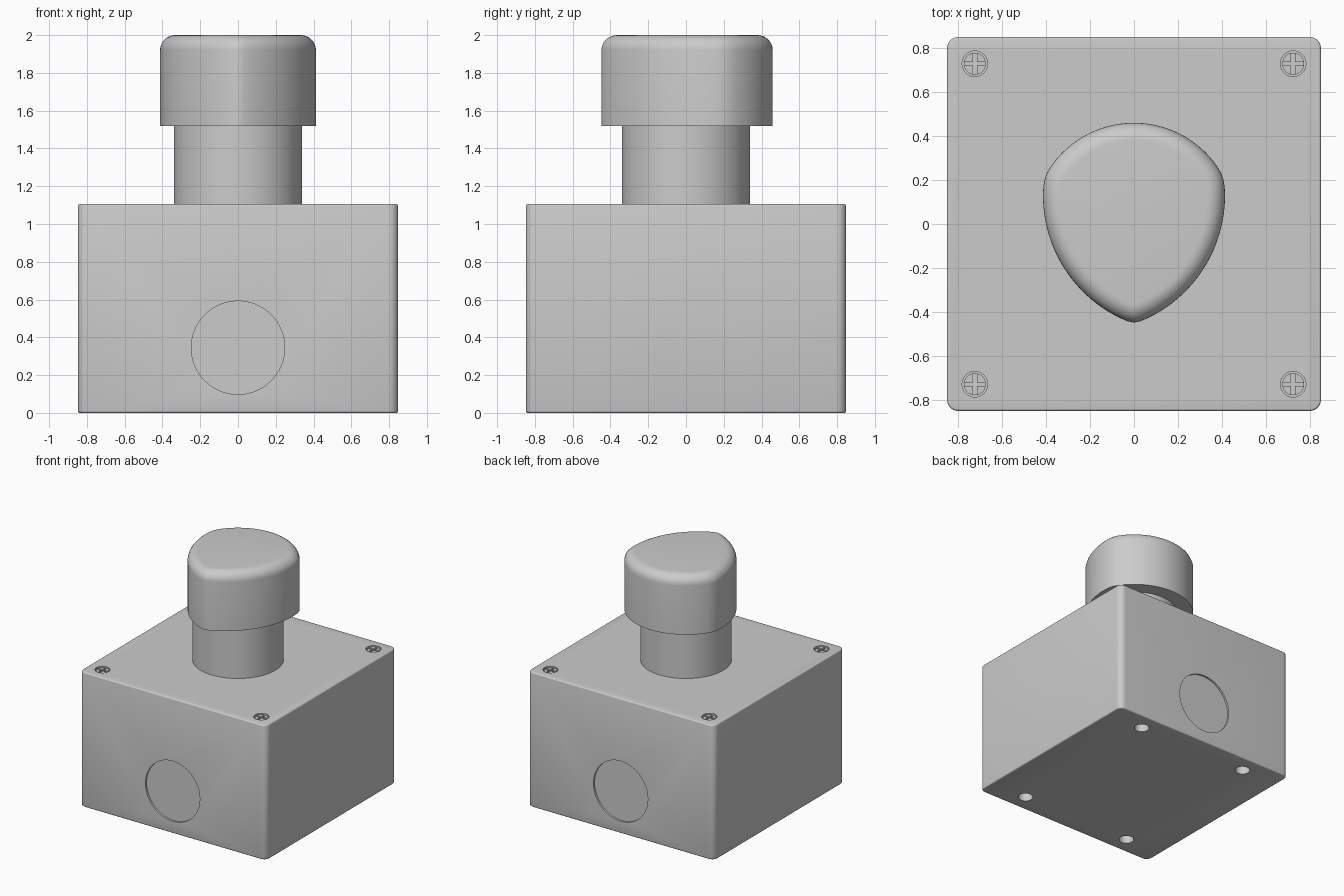
import bpy, bmesh
from math import pi, sin, cos, sqrt, radians
from mathutils import Matrix, Vector

if "Cube" in bpy.data.objects:
    bpy.data.objects.remove(bpy.data.objects["Cube"])

grey = bpy.data.materials.new("light grey")
grey.use_nodes = True
grey.diffuse_color = (0.6, 0.6, 0.6, 1)
grey.node_tree.nodes["Principled BSDF"].inputs["Base Color"].default_value = (0.6, 0.6, 0.6, 1)

CORNERS = [(sx, sy) for sx in (-1, 1) for sy in (-1, 1)]
HALF, TOP = 0.848, 1.105


def make(name, bm):
    bmesh.ops.recalc_face_normals(bm, faces=bm.faces)
    mesh = bpy.data.meshes.new(name)
    bm.to_mesh(mesh)
    bm.free()
    mesh.materials.append(grey)
    ob = bpy.data.objects.new(name, mesh)
    bpy.context.collection.objects.link(ob)
    return ob


def select(ob):
    bpy.ops.object.select_all(action="DESELECT")
    ob.select_set(True)
    bpy.context.view_layer.objects.active = ob


def smooth(ob):
    select(ob)
    bpy.ops.object.shade_smooth_by_angle(angle=radians(35))


def cylinder(bm, centre, radius, depth, rot=Matrix(), sides=48):
    bmesh.ops.create_cone(bm, cap_ends=True, segments=sides, radius1=radius, radius2=radius,
                          depth=depth, matrix=Matrix.Translation(centre) @ rot)


def box(bm, centre, size):
    bmesh.ops.create_cube(bm, size=1, matrix=Matrix.Translation(centre) @ Matrix.Diagonal((*size, 1)))


def cut(ob, bm):
    cutter = make("cutter", bm)
    cutter.hide_render = True
    mod = ob.modifiers.new("cut", "BOOLEAN")
    mod.operation, mod.solver, mod.object = "DIFFERENCE", "EXACT", cutter
    select(ob)
    bpy.ops.object.modifier_apply(modifier=mod.name)
    bpy.data.objects.remove(cutter)


# Housing: box with round vertical corners and softened rims
bm = bmesh.new()
box(bm, (0, 0, TOP / 2), (2 * HALF, 2 * HALF, TOP))
upright = [e for e in bm.edges if abs(e.verts[0].co.z - e.verts[1].co.z) > 0.5]
bmesh.ops.bevel(bm, geom=upright, offset=0.05, segments=8, profile=0.5, affect="EDGES")
rims = [e for e in bm.edges if abs(e.verts[0].co.z - e.verts[1].co.z) < 0.01]
bmesh.ops.bevel(bm, geom=rims, offset=0.01, segments=3, profile=0.5, affect="EDGES")
housing = make("housing", bm)

# Screw recesses, mounting holes and the two cable knockouts
bm = bmesh.new()
for sx, sy in CORNERS:
    cylinder(bm, (sx * 0.722, sy * 0.727, TOP), 0.058, 0.12, sides=32)
    cylinder(bm, (sx * 0.51, sy * 0.70, 0), 0.057, 0.6, sides=32)
for side in (-1, 1):
    cylinder(bm, (0, side * HALF, 0.345), 0.247, 0.03, Matrix.Rotation(pi / 2, 4, "X"), 64)
cut(housing, bm)
smooth(housing)

# Screws with cross slots
for sx, sy in CORNERS:
    x, y = sx * 0.722, sy * 0.727
    bm = bmesh.new()
    cylinder(bm, (x, y, TOP - 0.035), 0.05, 0.06, sides=32)
    screw = make(f"screw_{'left' if sx > 0 else 'right'}_{'back' if sy > 0 else 'front'}", bm)
    for size in ((0.12, 0.018, 0.06), (0.018, 0.12, 0.06)):
        bm = bmesh.new()
        box(bm, (x, y, TOP), size)
        cut(screw, bm)
    smooth(screw)

# Neck
bm = bmesh.new()
cylinder(bm, (0, 0, 1.32), 0.34, 0.46, sides=64)
smooth(make("neck", bm))

# Knob: overlap of three discs, with a rounded top edge
DISCS = [(Vector((0, 0)), 0.459), (Vector((-0.205, 0.13)), 0.618), (Vector((0.205, 0.13)), 0.618)]
STEPS, SHARPNESS = 96, 70


def reach(angle, inset):
    ray = Vector((cos(angle), sin(angle)))
    total = 0
    for centre, radius in DISCS:
        along = ray.dot(centre)
        dist = along + sqrt(along ** 2 - centre.length_squared + (radius - inset) ** 2)
        total += dist ** -SHARPNESS
    return total ** (-1 / SHARPNESS)


FILLET = 0.08
layers = [(0, 1.52)]
for i in range(9):
    t = i / 8 * pi / 2
    layers.append((FILLET * (1 - cos(t)), 2 - FILLET + FILLET * sin(t)))
bm = bmesh.new()
rings = []
for inset, z in layers:
    ring = []
    for k in range(STEPS):
        a = 2 * pi * k / STEPS
        r = reach(a, inset)
        ring.append(bm.verts.new((r * cos(a), r * sin(a), z)))
    rings.append(ring)
for low, high in zip(rings, rings[1:]):
    for k in range(STEPS):
        n = (k + 1) % STEPS
        bm.faces.new((low[k], low[n], high[n], high[k]))
bm.faces.new(rings[0])
bm.faces.new(rings[-1])
smooth(make("knob", bm))
